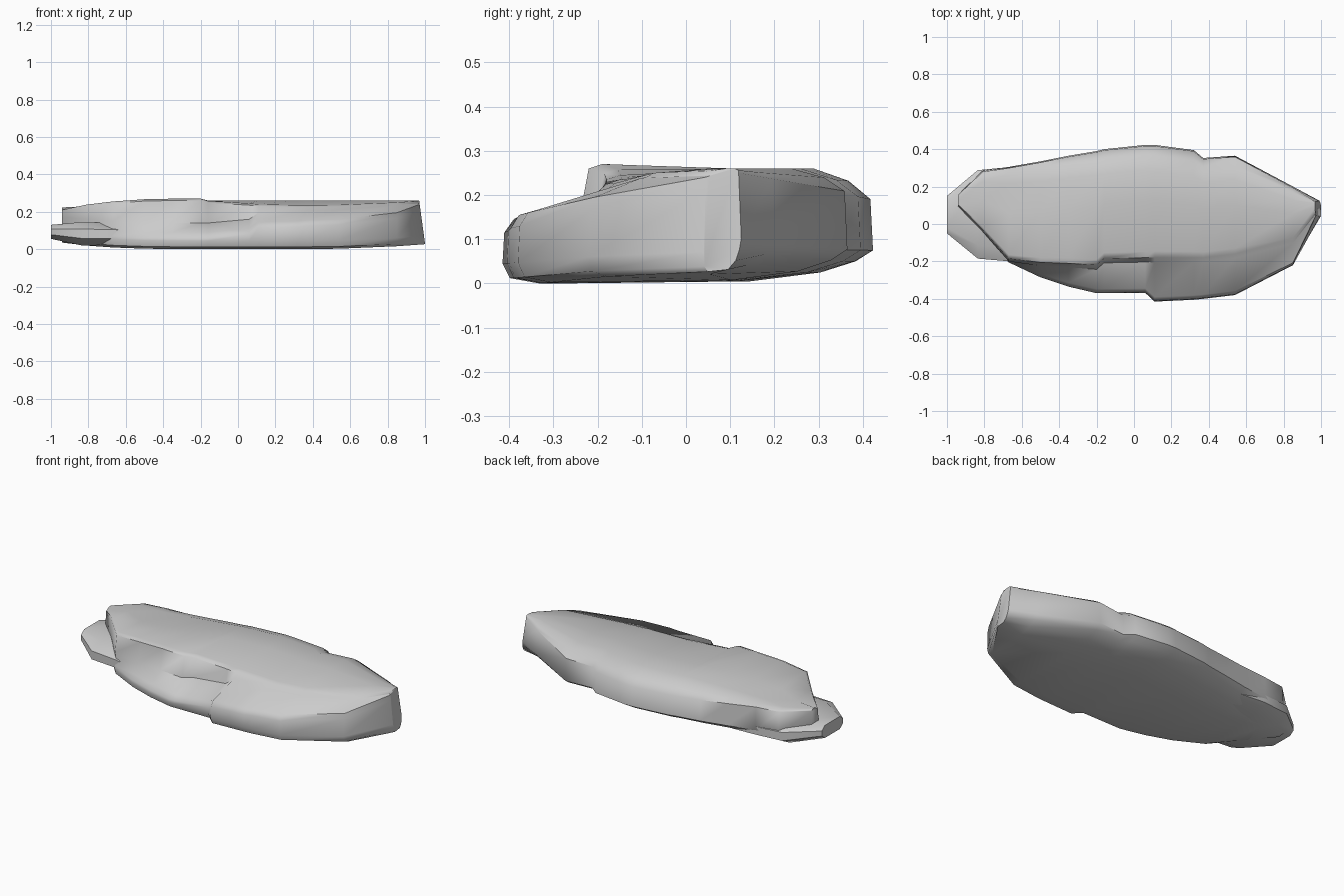
import bpy, bmesh, math

if "Cube" in bpy.data.objects:
    bpy.data.objects.remove(bpy.data.objects["Cube"])


def loft(name, sections, angle):
    """Skin a list of equal-length rings and cap both ends."""
    bm = bmesh.new()
    rings = [[bm.verts.new(p) for p in s] for s in sections]
    n = len(rings[0])
    for a, b in zip(rings, rings[1:]):
        for i in range(n):
            j = (i + 1) % n
            bm.faces.new((a[i], a[j], b[j], b[i]))
    bm.faces.new(rings[0])
    bm.faces.new(rings[-1])
    bmesh.ops.recalc_face_normals(bm, faces=bm.faces[:])
    mesh = bpy.data.meshes.new(name)
    bm.to_mesh(mesh)
    bm.free()
    ob = bpy.data.objects.new(name, mesh)
    bpy.context.collection.objects.link(ob)
    bpy.ops.object.select_all(action='DESELECT')
    ob.select_set(True)
    bpy.context.view_layer.objects.active = ob
    bpy.ops.object.shade_smooth_by_angle(angle=math.radians(angle))
    return ob


def slab_section(x, yf, yl, yb, zf, zl):
    """Cross-section: front wall, shelf, ledge, top, back wall, underside."""
    w = yb - yf
    zs = min(zf + .05, zl - .012)               # shelf under the ledge
    zt = .26 - .05 * max(0, -x - .2)            # top drops to the left
    zb = min(.19 + .065 * x * x, zt - .01)      # back edge
    z0 = (.03 if x > 0 else .045) * x ** 4      # underside lifts at the ends
    lean = .03 if x > .96 else 0                # right end wall flares at its foot
    pts = [(yf + .10 * w, z0), (yf + .02 * w, z0 + .012), (yf, z0 + .045),
           (yf + .004, zf - .03), (yf + .03 * w, zf),
           (yl - .03 * w, zs), (yl, zl - .01), (yl + .04 * w, zl),
           (yl + .5 * (yb - yl), zt), (yb - .17 * w, zt),
           (yb - .07 * w, zt * .6 + zb * .4), (yb - .006, zb),
           (yb, z0 + .075), (yb - .05 * w, z0 + .05),
           (yb - .15 * w, z0 + .025), (yb - .35 * w, z0 + .005)]
    return [(x + lean * min(1, (.25 - z) / .22), y, z) for y, z in pts]


# main slab: x, front, ledge, back, height of front edge and ledge
stations = [
    (-.94, .09, .10, .16, .12, .21),
    (-.81, -.05, -.03, .285, .11, .238),
    (-.67, -.205, -.185, .305, .10, .255),
    (-.50, -.285, -.205, .335, .09, .267),
    (-.35, -.335, -.21, .365, .09, .27),
    (-.20, -.37, -.22, .39, .09, .27),
    (-.16, -.37, -.185, .40, .09, .258),
    (.06, -.368, -.18, .423, .11, .245),
    (.11, -.415, -.18, .423, .145, .24),
    (.32, -.405, -.18, .395, .15, .235),
    (.37, -.40, -.18, .353, .155, .235),
    (.54, -.38, -.16, .365, .16, .237),
    (.85, -.22, -.09, .20, .195, .25),
    (.97, .04, .055, .125, .24, .255),
]
loft("rock_slab", [slab_section(*s) for s in stations], 50)


def toe_section(x, yf, yb, z0, z1):
    """Chamfered flat ring for the low protruding layer."""
    c = .15 * (yb - yf)
    h = (z1 - z0) * .3
    pts = [(yf + c, z0), (yf, z0 + h), (yf, z1 - h), (yf + c, z1),
           (yb - c, z1), (yb, z1 - h), (yb, z0 + h), (yb - c, z0)]
    return [(x, y, z) for y, z in pts]


# low layer protruding at the left end
toe = [(-1, -.05, .15, .055, .13), (-.835, -.185, .288, .02, .145),
       (-.66, -.20, .305, .022, .14), (-.50, -.22, .30, .025, .11)]
loft("lower_layer", [toe_section(*t) for t in toe], 40)
